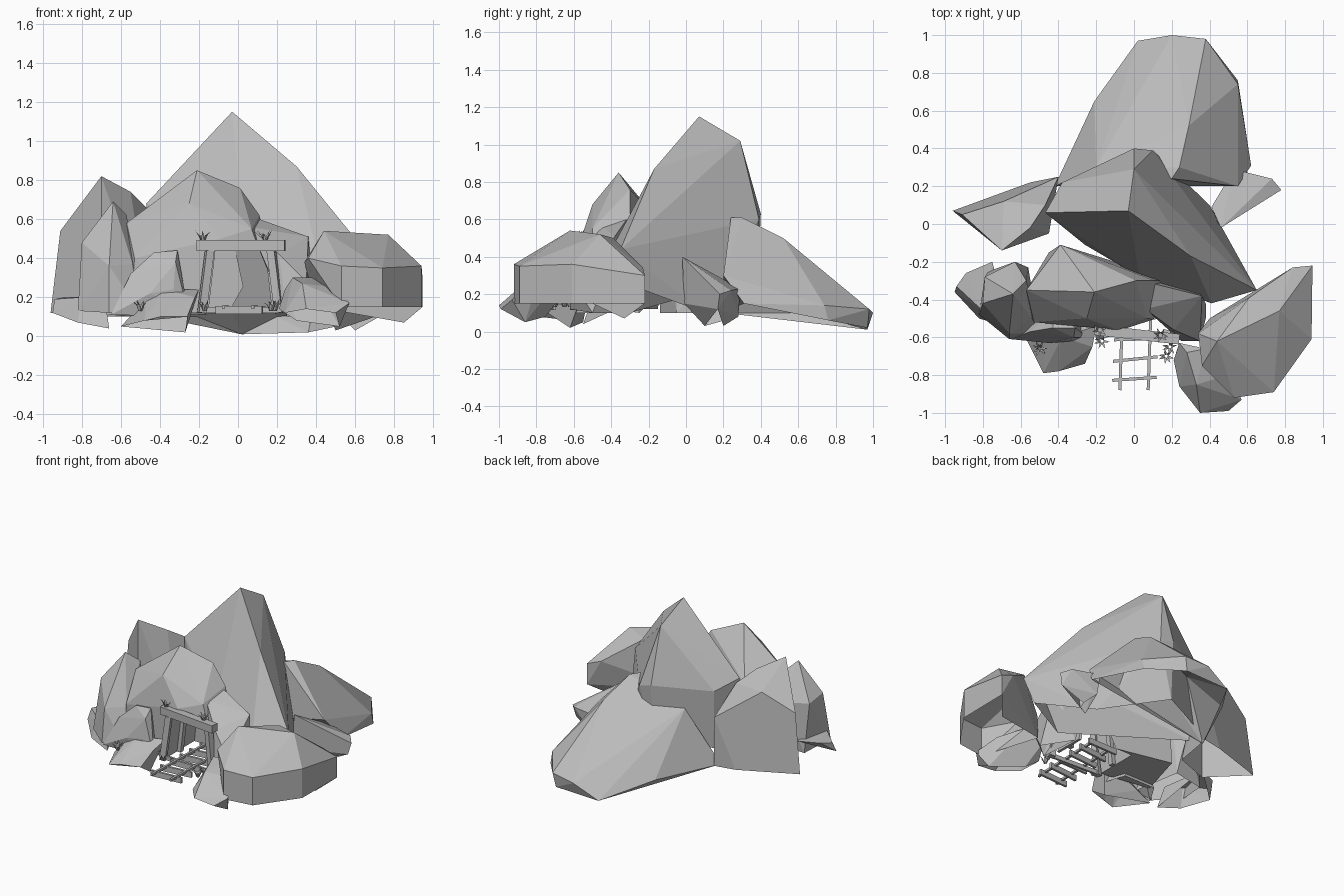
import bpy, bmesh, math, random
from mathutils import Vector, Matrix

random.seed(4)
cube = bpy.data.objects.get("Cube")
if cube:
    bpy.data.objects.remove(cube)

stone = bpy.data.materials.new("stone_grey")
stone.use_nodes = True
GREY = (0.5, 0.5, 0.5, 1)
stone.diffuse_color = GREY
stone.node_tree.nodes["Principled BSDF"].inputs["Base Color"].default_value = GREY


def finish(name, bm):
    mesh = bpy.data.meshes.new(name)
    bm.to_mesh(mesh)
    bm.free()
    mesh.materials.append(stone)
    obj = bpy.data.objects.new(name, mesh)
    bpy.context.collection.objects.link(obj)
    return obj


def rock(name, corners, hollow=True):
    """Faceted boulder wrapped round its corners, open underneath."""
    bm = bmesh.new()
    for c in corners:
        bm.verts.new(c)
    res = bmesh.ops.convex_hull(bm, input=bm.verts[:])
    loose = [v for v in bm.verts if not v.link_faces]
    bmesh.ops.delete(bm, geom=loose, context='VERTS')
    bmesh.ops.recalc_face_normals(bm, faces=bm.faces[:])
    bmesh.ops.dissolve_limit(bm, angle_limit=math.radians(4),
                             verts=bm.verts[:], edges=bm.edges[:])
    if hollow:
        under = [f for f in bm.faces if f.normal.z < -0.7]
        bmesh.ops.delete(bm, geom=under, context='FACES')
    return finish(name, bm)


def beam(name, a, b, width, depth):
    """Square timber between two points."""
    a, b = Vector(a), Vector(b)
    bm = bmesh.new()
    turn = (b - a).to_track_quat('Z', 'Y').to_matrix().to_4x4()
    size = Matrix.Diagonal((width, depth, (b - a).length, 1))
    bmesh.ops.create_cube(bm, size=1, matrix=Matrix.Translation((a + b) / 2) @ turn @ size)
    return finish(name, bm)


# Tall peak and the long slope behind it
rock("main_peak", [
    (-.03, .07, 1.15), (0, .29, 1.02), (.3, -.17, .87), (.65, -.35, .44),
    (-.47, .06, .68), (-.38, .22, .62), (0, .4, .63), (.1, .39, .6),
    (-.26, -.11, .5), (.03, -.28, .5), (.41, -.42, .4), (.6, -.3, .25),
    (-.45, .05, .2), (-.36, .2, .2), (0, .38, .2), (.4, .1, .1), (.4, -.3, .1)])
rock("back_slope", [
    (.2, .24, .61), (.24, .3, .61), (.29, .52, .5), (.38, .98, .12), (.2, 1, .1),
    (.02, .97, .01), (.36, .97, .02), (-.21, .65, .1), (-.42, .2, .1), (-.2, .3, .48),
    (.55, .76, .06), (.55, .74, .14), (.62, .31, .15), (.55, .2, .3)])

# Side rocks
rock("back_side_rock", [
    (.46, -.02, .4), (.45, -.01, .15), (.41, .09, .3), (.53, .29, .23),
    (.73, .24, .22), (.78, .18, .2), (.76, .17, .12), (.55, .28, .08),
    (.5, .1, .03), (.6, .2, .03)])
rock("left_slab", [
    (-.96, .07, .12), (-.91, .05, .54), (-.7, -.14, .82), (-.55, -.02, .74),
    (-.47, .1, .66), (-.4, .25, .45), (-.4, .25, .1), (-.55, .22, .1),
    (-.69, .12, .66), (-.7, -.14, .1), (-.45, -.05, .1)])
rock("left_spire", [
    (-.64, -.37, .69), (-.57, -.3, .62), (-.63, -.2, .45), (-.79, -.28, .45),
    (-.82, -.48, .13), (-.8, -.42, .48), (-.54, -.5, .37), (-.66, -.58, .36),
    (-.66, -.61, .12), (-.5, -.58, .12), (-.56, -.23, .12), (-.77, -.25, .1)])
rock("left_low_rock", [
    (-.95, -.36, .12), (-.94, -.33, .19), (-.89, -.26, .2), (-.75, -.2, .2),
    (-.82, -.5, .07), (-.66, -.55, .04), (-.68, -.5, .18), (-.8, -.46, .2)])
rock("front_left_boulder", [
    (-.6, -.55, .16), (-.55, -.57, .32), (-.43, -.55, .43), (-.31, -.55, .44),
    (-.32, -.6, .38), (-.33, -.62, .24), (-.45, -.63, .22), (-.65, -.61, .11),
    (-.25, -.6, .1), (-.42, -.45, .4), (-.55, -.45, .1), (-.3, -.45, .1)])
rock("front_left_low_rock", [
    (-.48, -.54, .1), (-.47, -.6, .19), (-.38, -.6, .24), (-.2, -.54, .24),
    (-.22, -.65, .2), (-.26, -.74, .1), (-.48, -.79, .08), (-.4, -.78, .1),
    (-.27, -.62, .02), (-.42, -.7, .02), (-.6, -.55, .05)])
rock("right_boulder", [
    (.44, -.62, .54), (.77, -.46, .52), (.945, -.22, .3), (.945, -.22, .15),
    (.94, -.61, .36), (.94, -.61, .15), (.74, -.89, .35), (.74, -.89, .15),
    (.53, -.92, .36), (.53, -.92, .15), (.36, -.75, .4), (.34, -.58, .38),
    (.4, -.5, .15), (.84, -.23, .34), (.61, -.39, .5), (.85, -.33, .07), (.55, -.55, .06)])
rock("front_right_low_rock", [
    (.21, -.72, .14), (.24, -.63, .24), (.28, -.68, .3), (.38, -.66, .3),
    (.24, -.86, .12), (.35, -1, .14), (.5, -.99, .12), (.57, -.93, .17),
    (.52, -.86, .05), (.33, -.85, .27), (.5, -.8, .25), (.3, -.75, .08)])
rock("entrance_right_rock", [
    (.08, -.31, .61), (.36, -.38, .51), (.38, -.42, .3), (.35, -.62, .28),
    (.21, -.56, .42), (.25, -.62, .12), (.38, -.5, .1), (.25, -.3, .1), (.06, -.45, .56)])

# Rock over the entrance, with a tunnel cut through its front
arch = rock("entrance_rock", [
    (-.21, -.36, .85), (.01, -.3, .76), (-.39, -.11, .55), (-.57, -.35, .58),
    (-.53, -.52, .4), (-.25, -.5, .68), (-.09, -.56, .5), (.07, -.5, .55),
    (.11, -.3, .62), (-.55, -.5, .12), (-.22, -.55, .12), (.22, -.52, .12),
    (.22, -.3, .12), (-.45, -.15, .12)], hollow=False)
bm = bmesh.new()
section = [(-.19, .05), (.21, .05), (.16, .45), (-.14, .45)]
front = bm.faces.new([bm.verts.new((x, -.8, z)) for x, z in section])
ext = bmesh.ops.extrude_face_region(bm, geom=[front])
bmesh.ops.translate(bm, vec=(0, .56, 0),
                    verts=[v for v in ext["geom"] if isinstance(v, bmesh.types.BMVert)])
bmesh.ops.recalc_face_normals(bm, faces=bm.faces[:])
cutter = finish("tunnel_cutter", bm)
cutter.hide_render = True
cutter.hide_viewport = True
cut = arch.modifiers.new("tunnel", 'BOOLEAN')
cut.operation = 'DIFFERENCE'
cut.solver = 'EXACT'
cut.object = cutter

# Timber entrance frame
beam("lintel", (-.21, -.56, .465), (.24, -.61, .465), .055, .055)
for side, top, foot in (("left", .17, .21), ("right", -.145, -.185)):
    beam(side + "_post", (foot, -.59, .12), (top, -.58, .44), .04, .04)
    beam(side + "_inner_post", (foot * .92, -.42, .12), (top * .92, -.42, .44), .035, .035)
beam("sill", (-.19, -.58, .135), (.21, -.6, .135), .015, .03)

# Rail track
for x in (-.075, .075):
    beam("rail", (x, -.88, .15), (x + .02, -.3, .15), .016, .016)
for i in range(6):
    y = -.82 + i * .105
    tilt = random.uniform(-.015, .015)
    beam("sleeper", (-.115 + i * .004, y + tilt, .135), (.12 + i * .004, y - tilt, .135), .016, .04)


# Grass tufts of thin bent blades
def tuft(base, count=7, height=.06):
    bm = bmesh.new()
    for i in range(count):
        a = i * math.tau / count + random.uniform(-.3, .3)
        out = Vector((math.cos(a), math.sin(a), 0))
        side = Vector((-out.y, out.x, 0)) * .006
        root = Vector(base) + out * .008
        mid = root + out * .012 + Vector((0, 0, height * .5))
        tip = root + out * .035 + Vector((0, 0, height * random.uniform(.7, 1)))
        r1, r2, m1, m2, t = [bm.verts.new(p) for p in
                             (root - side, root + side, mid - side, mid + side, tip)]
        bm.faces.new((r1, r2, m2, m1))
        bm.faces.new((m1, m2, t))
    finish("grass_tuft", bm)


for spot in ((-.18, -.56, .485), (.14, -.59, .485), (-.5, -.66, .13),
             (.17, -.7, .13), (-.17, -.62, .13), (.19, -.65, .13)):
    tuft(spot)
